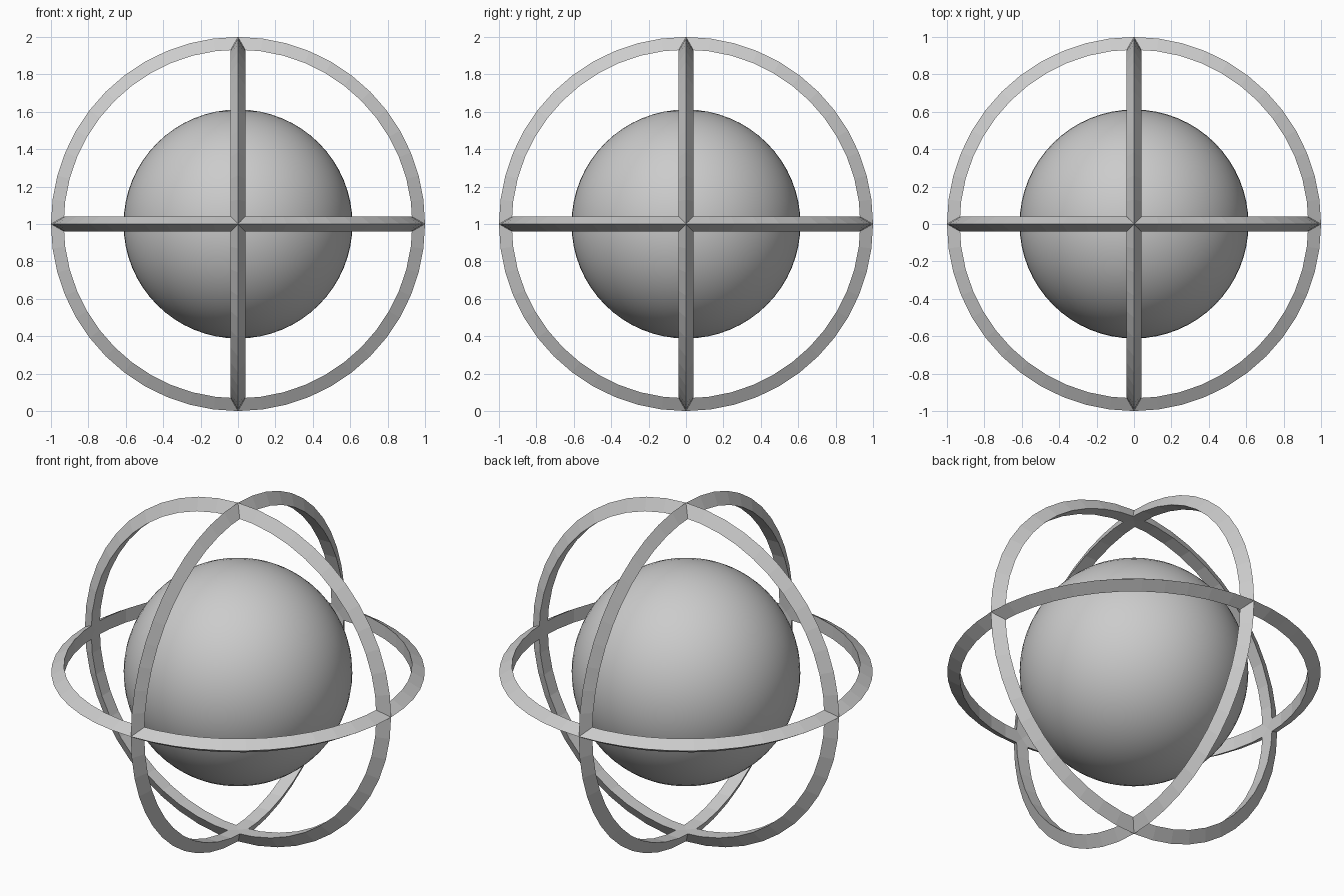
import bpy, bmesh
from math import pi, cos, sin

if "Cube" in bpy.data.objects:
    bpy.data.objects.remove(bpy.data.objects["Cube"])

CENTRE = (0, 0, 1)
SEGMENTS = 48

# Smooth core ball
bpy.ops.mesh.primitive_uv_sphere_add(segments=64, ring_count=32, radius=0.612, location=CENTRE)
core = bpy.context.object
core.name = "core_ball"
bpy.ops.object.shade_smooth()


def ring(name, rotation):
    """Ring with a triangular section: sharp ridge outside, flat band inside."""
    profile = [(1.0, 0.0), (0.932, 0.04), (0.932, -0.04)]
    bm = bmesh.new()
    loops = []
    for i in range(SEGMENTS):
        a = 2 * pi * i / SEGMENTS
        loops.append([bm.verts.new((r * cos(a), r * sin(a), h)) for r, h in profile])
    for i in range(SEGMENTS):
        p, q = loops[i], loops[(i + 1) % SEGMENTS]
        for j in range(3):
            k = (j + 1) % 3
            bm.faces.new((p[j], q[j], q[k], p[k]))
    bmesh.ops.recalc_face_normals(bm, faces=bm.faces)
    mesh = bpy.data.meshes.new(name)
    bm.to_mesh(mesh)
    bm.free()
    obj = bpy.data.objects.new(name, mesh)
    obj.location = CENTRE
    obj.rotation_euler = rotation
    bpy.context.collection.objects.link(obj)


# Three mutually perpendicular rings
ring("horizontal_ring", (0, 0, 0))
ring("front_ring", (pi / 2, 0, 0))
ring("side_ring", (0, pi / 2, 0))
